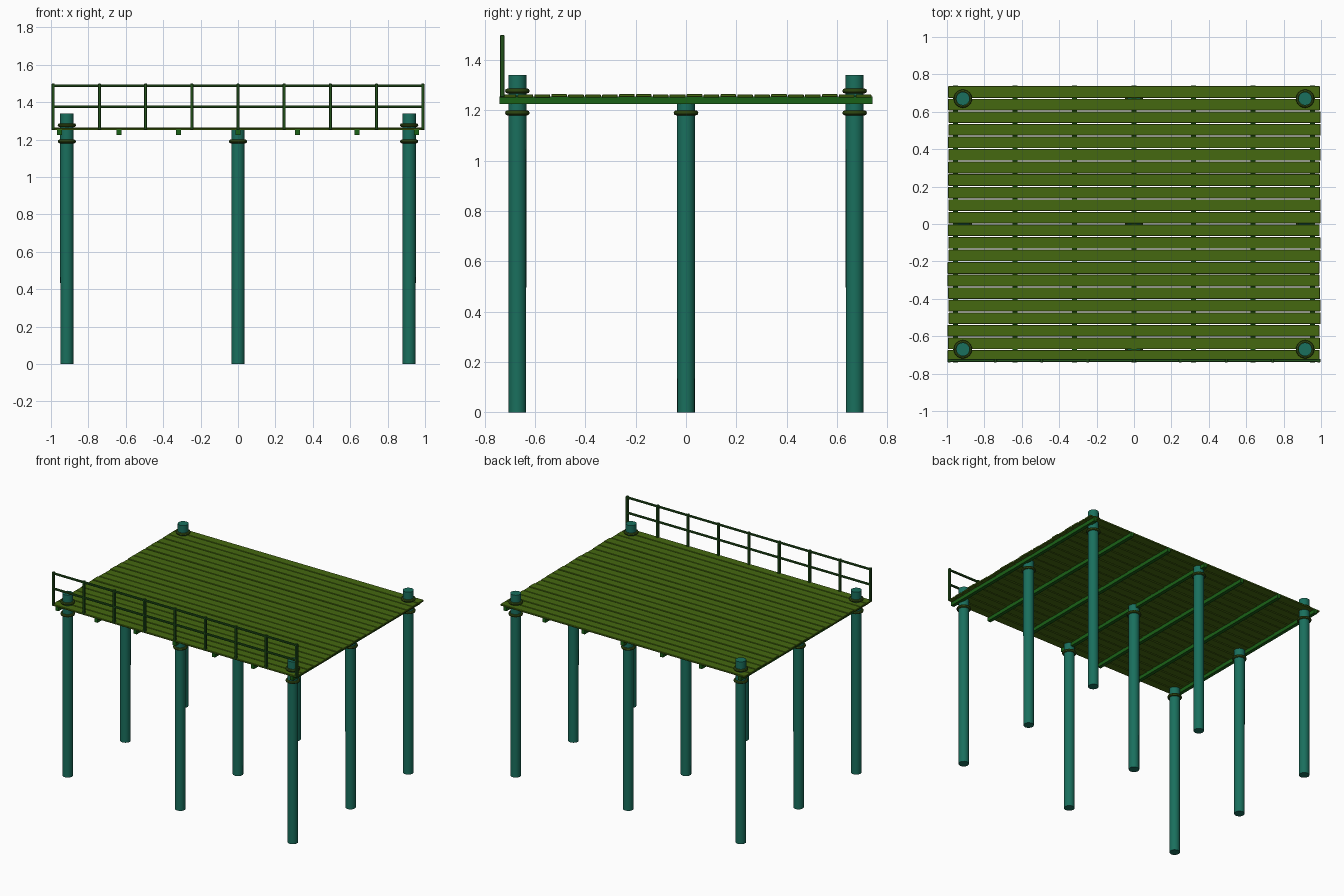
import bpy, math, random

if "Cube" in bpy.data.objects:
    bpy.data.objects.remove(bpy.data.objects["Cube"])

random.seed(4)


def material(name, color):
    m = bpy.data.materials.new(name)
    m.diffuse_color = (*color, 1)
    m.use_nodes = True
    m.node_tree.nodes["Principled BSDF"].inputs["Base Color"].default_value = m.diffuse_color
    return m


TEAL = material("pile_teal", (0.01, 0.16, 0.11))
OLIVE = material("plank_olive", (0.06, 0.14, 0.005))
GREEN = material("beam_green", (0.01, 0.12, 0.008))
DARK = material("rail_green", (0.015, 0.08, 0.01))
ROPE = material("rope_green", (0.04, 0.09, 0.008))


def finish(name, mat, smooth=False):
    ob = bpy.context.object
    ob.name = name
    ob.data.materials.append(mat)
    if smooth:
        bpy.ops.object.shade_smooth_by_angle(angle=math.radians(40))
    return ob


def box(name, center, size, mat, bevel=0.0, rot=(0, 0, 0)):
    bpy.ops.mesh.primitive_cube_add(size=1, location=center, rotation=rot)
    ob = finish(name, mat)
    ob.scale = size
    bpy.ops.object.transform_apply(location=False, rotation=False, scale=True)
    if bevel:
        mod = ob.modifiers.new("edge", 'BEVEL')
        mod.width = bevel
        mod.segments = 1
    return ob


def pile(x, y, top):
    bpy.ops.mesh.primitive_cone_add(vertices=20, radius1=0.035, radius2=0.036,
                                    depth=top, location=(x, y, top / 2))
    finish("pile", TEAL, True)


def rope_ring(x, y, z):
    bpy.ops.mesh.primitive_torus_add(major_radius=0.039, minor_radius=0.010,
                                     major_segments=24, minor_segments=8,
                                     location=(x, y, z))
    finish("rope_ring", ROPE, True)


# Piles: a 3 x 3 grid, corner piles rise through the deck
for x in (-0.915, 0, 0.915):
    for y in (-0.67, 0, 0.67):
        corner = x != 0 and y != 0
        pile(x, y, 1.34 if corner else 1.25)
        rope_ring(x, y, 1.19)
        if corner:
            rope_ring(x, y, 1.277)

# Joists running front to back
for i in range(7):
    box("joist", (-0.954 + i * 0.318, 0, 1.24), (0.025, 1.48, 0.029), GREEN)

# Deck planks, with slightly uneven ends and heights
COUNT, PITCH = 22, 1.478 / 22
for i in range(COUNT):
    y = -0.739 + PITCH * (i + 0.5)
    x = random.uniform(-0.004, 0.004)
    z = 1.257 + random.uniform(-0.001, 0.002)
    box("deck_plank", (x, y, z), (1.988, PITCH - 0.005, 0.012), OLIVE, 0.002)

# Front railing: posts and two horizontal rails
RAIL_Y = -0.73
for i in range(9):
    x = -0.988 + i * 0.247
    box("railing_post", (x, RAIL_Y, 1.376), (0.016, 0.019, 0.245), DARK, 0.002)
for z in (1.488, 1.376):
    box("railing_bar", (0, RAIL_Y, z), (1.99, 0.014, 0.013), DARK, 0.002)
